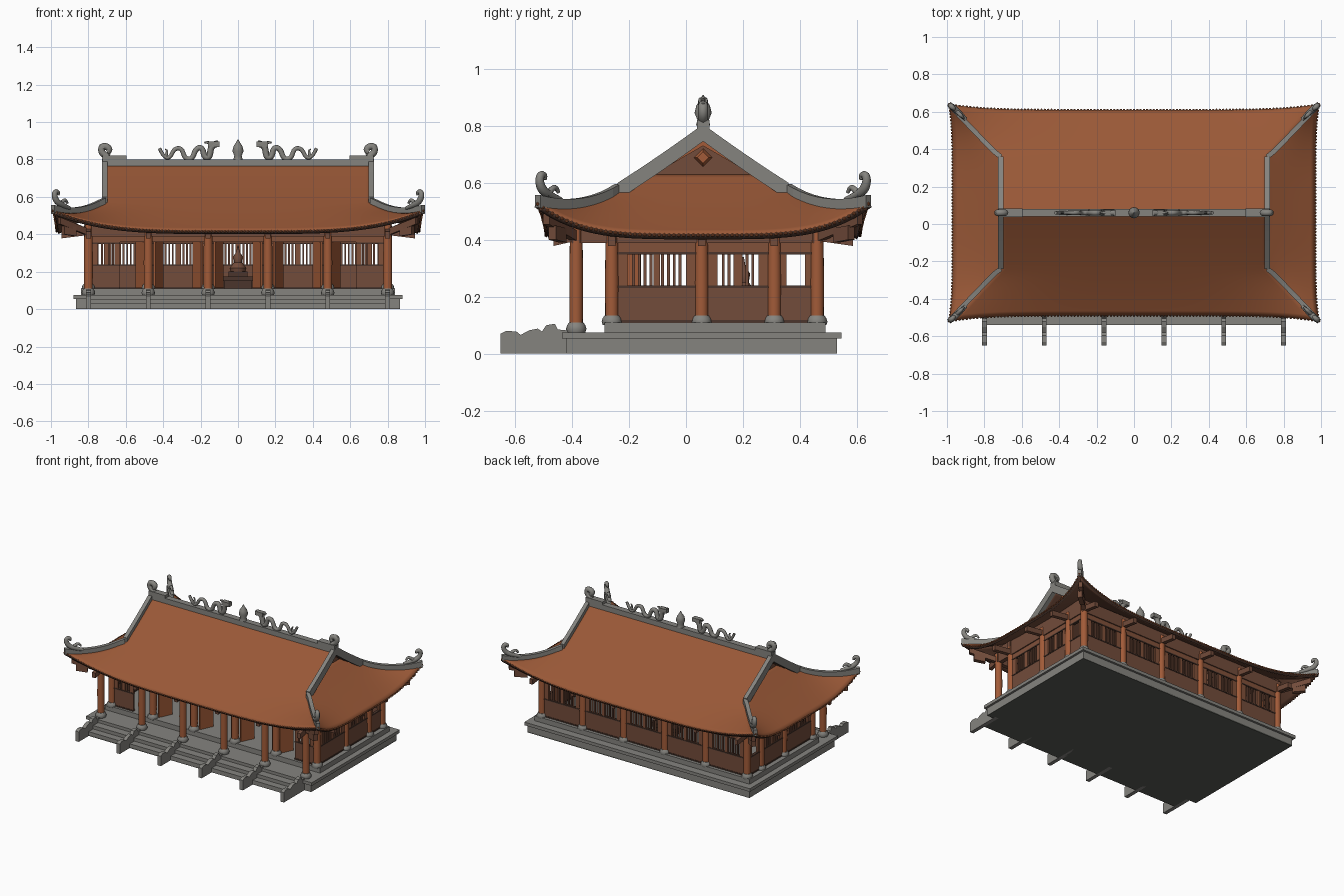
import bpy, bmesh, math
from mathutils import Vector, Matrix

if "Cube" in bpy.data.objects:
    bpy.data.objects.remove(bpy.data.objects["Cube"])


def material(name, rgb):
    m = bpy.data.materials.new(name)
    m.diffuse_color = (*rgb, 1)
    m.use_nodes = True
    m.node_tree.nodes["Principled BSDF"].inputs["Base Color"].default_value = m.diffuse_color
    return m


TILE = material("terracotta_tile", (0.32, 0.098, 0.038))
STONE = material("grey_stone", (0.235, 0.23, 0.212))
SHADE = material("dark_stone", (0.10, 0.103, 0.09))
WOOD = material("orange_wood", (0.36, 0.105, 0.04))
PANEL = material("red_brown_wood", (0.22, 0.082, 0.042))
BROWN = material("brown_wood", (0.17, 0.072, 0.043))
DARK = material("dark_wood", (0.07, 0.036, 0.025))
CY = 0.06                                   # y of the roof ridge
COLS = [-0.8, -0.48, -0.16, 0.16, 0.48, 0.8]  # column grid along x
FRONT, HALL, BACK = -0.385, -0.26, 0.46     # column rows along y


def finish(name, bm, *mats, smooth=None):
    me = bpy.data.meshes.new(name)
    bm.to_mesh(me)
    bm.free()
    for m in mats:
        me.materials.append(m)
    ob = bpy.data.objects.new(name, me)
    bpy.context.collection.objects.link(ob)
    if smooth:
        me.shade_smooth()
        me.set_sharp_from_angle(angle=math.radians(smooth))
    return ob


def boxes(name, mat, items):
    """items: (x0, x1, y0, y1, z0, z1[, turn about z])"""
    bm = bmesh.new()
    for x0, x1, y0, y1, z0, z1, *turn in items:
        mtx = Matrix.Translation(((x0 + x1) / 2, (y0 + y1) / 2, (z0 + z1) / 2))
        mtx = mtx @ Matrix.Rotation(turn[0] if turn else 0, 4, 'Z')
        bmesh.ops.create_cube(bm, size=1, matrix=mtx @ Matrix.Diagonal((x1 - x0, y1 - y0, z1 - z0, 1)))
    return finish(name, bm, mat)


def lathe(name, mat, spots, profile, n=16):
    """profile of (radius, z) turned at every spot"""
    bm = bmesh.new()
    for x, y, z in spots:
        rings = [[bm.verts.new((x + r * math.cos(i * math.tau / n), y + r * math.sin(i * math.tau / n), z + h))
                  for i in range(n)] for r, h in profile]
        for a, b in zip(rings, rings[1:]):
            for i in range(n):
                bm.faces.new((a[i], a[(i + 1) % n], b[(i + 1) % n], b[i]))
        bm.faces.new(rings[0][::-1])
        bm.faces.new(rings[-1])
    return finish(name, bm, mat, smooth=40)


def tubes(name, mat, paths):
    """smooth tapered tubes; each path holds (x, y, z, radius)"""
    cu = bpy.data.curves.new(name, 'CURVE')
    cu.dimensions, cu.bevel_depth, cu.bevel_resolution = '3D', 1.0, 2
    cu.use_fill_caps, cu.resolution_u = True, 5
    for path in paths:
        sp = cu.splines.new('NURBS')
        sp.points.add(len(path) - 1)
        for p, (x, y, z, r) in zip(sp.points, path):
            p.co, p.radius = (x, y, z, 1), r
        sp.order_u, sp.use_endpoint_u = 3, True
    tmp = bpy.data.objects.new(name, cu)
    bpy.context.collection.objects.link(tmp)
    me = bpy.data.meshes.new_from_object(tmp.evaluated_get(bpy.context.evaluated_depsgraph_get()))
    bpy.data.objects.remove(tmp)
    me.materials.clear()
    me.materials.append(mat)
    me.shade_smooth()
    bpy.context.collection.objects.link(bpy.data.objects.new(name, me))


def band(bm, pts, width, up, down):
    """rectangular moulding swept along pts"""
    rings = []
    for i, p in enumerate(pts):
        t = pts[min(i + 1, len(pts) - 1)] - pts[max(i - 1, 0)]
        side = Vector((-t.y, t.x, 0)).normalized() * width / 2
        rings.append([bm.verts.new(p + q) for q in (
            side + Vector((0, 0, up)), -side + Vector((0, 0, up)),
            -side - Vector((0, 0, down)), side - Vector((0, 0, down)))])
    for a, b in zip(rings, rings[1:]):
        for i in range(4):
            bm.faces.new((a[i], a[(i + 1) % 4], b[(i + 1) % 4], b[i]))
    bm.faces.new(rings[0])
    bm.faces.new(rings[-1][::-1])


def base(d):
    return 0.775 - 0.735 * d + 0.164 * d * d


def main_slope(u, v, sy):
    d = 0.55 * v
    s = max(0, (d - 0.3) / 0.25)
    return Vector((u * (0.72 + 0.25 * s) + 0.02 * s * s * u ** 5,
                   CY + sy * (d + 0.03 * s * s * u ** 6), base(d) + 0.11 * s * s * u ** 4))


def end_slope(w, s, sx):
    d, k = 0.3 + 0.25 * s, max(0, s) ** 2
    return Vector((sx * (0.72 + 0.25 * s + 0.02 * k * w ** 6), CY + w * (d + 0.03 * k),
                   base(d) + 0.11 * k * w ** 4))


def roof(name, fn, us, vs):
    bm = bmesh.new()
    grid = [[bm.verts.new(fn(u, v)) for u in us] for v in vs]
    for a, b in zip(grid, grid[1:]):
        for i in range(len(us) - 1):
            f = bm.faces.new((a[i], a[i + 1], b[i + 1], b[i]))
            f.normal_update()
            if f.normal.z < 0:
                f.normal_flip()
    ob = finish(name, bm, TILE, BROWN, DARK, smooth=40)
    sol = ob.modifiers.new("thickness", 'SOLIDIFY')
    sol.thickness, sol.offset, sol.material_offset, sol.material_offset_rim = 0.022, -1, 1, 2


# Roof slopes with upswept corners
span = [i / 20 - 1 for i in range(41)]
for sy, label in ((-1, "front"), (1, "back")):
    roof(label + "_roof", lambda u, v: main_slope(u, v, sy), span, [i / 22 for i in range(23)])
for sx, label in ((-1, "left"), (1, "right")):
    roof(label + "_roof", lambda w, s: end_slope(w, s, sx), span, [i / 10 - 0.4 for i in range(15)])

# Scalloped tile ends along the eaves
bm = bmesh.new()
for sgn in (-1, 1):
    eave = [main_slope(i / 55 - 1, 1, sgn) for i in range(111)] + [end_slope(i / 34 - 1, 1, sgn) for i in range(69)]
    for p in eave:
        bmesh.ops.create_icosphere(bm, subdivisions=1, radius=0.007, matrix=Matrix.Translation(p - Vector((0, 0, 0.005))))
finish("eave_tile_ends", bm, TILE)

# Gable verges, hip ridges and main ridge
bm = bmesh.new()
curls = []
for sx in (-1, 1):
    for sy in (-1, 1):
        verge = [Vector((sx * 0.713, CY + sy * i * 0.05, base(i * 0.05))) for i in range(7)]
        band(bm, verge, 0.028, 0.03, 0.03)
        hip = [end_slope(sy, i / 10, sx) for i in range(11)]
        band(bm, [verge[-1]] + hip[1:], 0.026, 0.026, 0.018)
        # Curled corner ornament
        path = [(0.90, 0.50, 0.54, 0.010), (0.94, 0.54, 0.555, 0.016), (0.97, 0.565, 0.575, 0.017),
                (0.982, 0.575, 0.605, 0.015), (0.978, 0.57, 0.63, 0.014), (0.96, 0.555, 0.625, 0.012),
                (0.962, 0.557, 0.61, 0.008)]
        curls.append([(sx * x, CY + sy * y, z, r) for x, y, z, r in path])
        path = [(0.955, 0.55, 0.555, 0.012), (0.935, 0.53, 0.58, 0.011), (0.92, 0.515, 0.585, 0.009),
                (0.912, 0.507, 0.565, 0.006)]
        curls.append([(sx * x, CY + sy * y, z, r) for x, y, z, r in path])
band(bm, [Vector((-0.725, CY, 0.78)), Vector((0.725, CY, 0.78))], 0.042, 0.02, 0.016)
finish("ridge_mouldings", bm, STONE)
tubes("corner_curls", STONE, curls)
boxes("ridge_end_blocks", STONE, [(sx * 0.66 - 0.065, sx * 0.66 + 0.065, CY - 0.022, CY + 0.022, 0.78, 0.82)
                                  for sx in (-1, 1)])

# Ridge ornaments: scrolls at the ends, wavy serpents and central flame
orn = []
wave = [(0.42, 0.86), (0.40, 0.815), (0.365, 0.805), (0.34, 0.86), (0.30, 0.86), (0.285, 0.805), (0.245, 0.80),
        (0.225, 0.86), (0.19, 0.865), (0.18, 0.81), (0.15, 0.81), (0.145, 0.88), (0.105, 0.885)]
scroll = [(0.69, 0.81), (0.73, 0.83), (0.73, 0.87), (0.70, 0.87), (0.685, 0.85), (0.70, 0.84)]
for sx in (-1, 1):
    orn.append([(sx * x, CY, z, 0.009 + 0.009 * i / 12) for i, (x, z) in enumerate(wave)])
    orn.append([(sx * x, CY, z, 0.018) for x, z in scroll])
    orn.append([(sx * 0.14, CY, 0.88, 0.012), (sx * 0.16, CY, 0.895, 0.008), (sx * 0.18, CY, 0.89, 0.004)])
    orn.append([(sx * 0.73, CY, 0.86, 0.010), (sx * 0.735, CY, 0.88, 0.005)])
    orn.append([(sx * 0.39, CY, 0.81, 0.010), (sx * 0.37, CY, 0.85, 0.006), (sx * 0.39, CY, 0.855, 0.003)])
tubes("ridge_scrolls", STONE, orn)
boxes("serpent_heads", STONE, [(sx * 0.13 - 0.03, sx * 0.13 + 0.03, CY - 0.016, CY + 0.016, 0.868, 0.895)
                               for sx in (-1, 1)])
lathe("ridge_flame", STONE, [(0, CY, 0.8)],
      [(0.025, 0), (0.02, 0.02), (0.03, 0.045), (0.024, 0.07), (0.008, 0.095), (0.002, 0.108)])

# Gable walls with a small carved plaque
bm = bmesh.new()
for sx in (-1, 1):
    vs = [bm.verts.new((sx * 0.63, CY + y, z)) for y, z in ((-0.21, 0.615), (0.21, 0.615), (0, 0.755))]
    bm.faces.new(vs if sx > 0 else vs[::-1])
finish("gable_walls", bm, BROWN)
bm = bmesh.new()
for sx in (-1, 1):
    bmesh.ops.create_cone(bm, cap_ends=True, segments=4, radius1=0.032, radius2=0.02, depth=0.02,
                          matrix=Matrix.Translation((sx * 0.64, CY, 0.688)) @ Matrix.Rotation(sx * math.pi / 2, 4, 'Y'))
    for sy in (-1, 1):
        band(bm, [Vector((sx * 0.64, CY + sy * 0.19, 0.635)), Vector((sx * 0.64, CY, 0.745))], 0.012, 0, 0.016)
finish("gable_carving", bm, WOOD)

# Stone platform, inner plinth and steps
boxes("platform", STONE, [(-0.865, 0.865, -0.42, 0.53, 0.002, 0.056), (-0.88, 0.88, -0.435, 0.545, 0.053, 0.075),
                          (-0.84, 0.84, -0.285, 0.49, 0.07, 0.11)])
boxes("steps", STONE, [(-0.8, 0.8, -0.54, -0.41, 0.002, 0.03), (-0.8, 0.8, -0.49, -0.41, 0.01, 0.054)])
boxes("platform_underside", SHADE, [(-0.865, 0.865, -0.42, 0.53, 0, 0.008), (-0.8, 0.8, -0.54, -0.42, 0, 0.008)])

# Carved stair cheeks
prof = [(-0.65, 0), (-0.65, 0.07), (-0.63, 0.08), (-0.595, 0.078), (-0.58, 0.066), (-0.55, 0.082), (-0.52, 0.088),
        (-0.505, 0.078), (-0.49, 0.1), (-0.46, 0.105), (-0.45, 0.085), (-0.40, 0.08), (-0.40, 0)]
bm = bmesh.new()
for cx in COLS:
    f = bm.faces.new([bm.verts.new((cx - 0.013, y, z)) for y, z in prof])
    ext = bmesh.ops.extrude_face_region(bm, geom=[f])["geom"]
    bmesh.ops.translate(bm, vec=(0.026, 0, 0), verts=[g for g in ext if isinstance(g, bmesh.types.BMVert)])
bmesh.ops.recalc_face_normals(bm, faces=bm.faces)
finish("stair_cheeks", bm, STONE)

# Columns on moulded stone bases
spots = [(x, y, 0) for x in COLS for y in (FRONT, HALL, BACK)] + [(sx * 0.8, y, 0) for sx in (-1, 1) for y in (0.055, 0.31)]
lathe("columns", WOOD, spots, [(0.023, 0.1), (0.024, 0.25), (0.022, 0.45)])
foot = [(0.032, 0), (0.036, 0.012), (0.032, 0.025), (0.026, 0.034)]
lathe("column_bases", STONE, [(x, y, 0.075 if y == FRONT else 0.1) for x, y, _ in spots], foot)

# Beams under the eaves, and brackets reaching out to them
boxes("eave_beams", BROWN, [(-0.82, 0.82, y - 0.014, y + 0.014, 0.388, z) for y, z in ((FRONT, 0.46), (HALL, 0.5), (BACK, 0.475))]
      + [(sx * 0.8 - 0.014, sx * 0.8 + 0.014, FRONT, BACK, 0.388, 0.495) for sx in (-1, 1)])
bm = bmesh.new()


def bracket(a, b):
    band(bm, [Vector(a), Vector(a).lerp(Vector(b), 0.5), Vector(b)], 0.026, 0.022, 0.014)


for x in COLS:
    bracket((x, FRONT, 0.41), (x, -0.465, 0.392))
    bracket((x, BACK, 0.41), (x, 0.585, 0.392))
for sx in (-1, 1):
    for y in (HALL, 0.055, 0.31):
        bracket((sx * 0.8, y, 0.41), (sx * 0.945, y, 0.392))
    for y, ye in ((FRONT, -0.49), (BACK, 0.61)):
        bracket((sx * 0.8, y, 0.405), (sx * 0.955, ye, 0.468))
        band(bm, [Vector((sx * 0.87, y + (ye - y) * 0.45, 0.42)), Vector((sx * 0.935, y + (ye - y) * 0.8, 0.43))], 0.03, 0.02, 0.03)
finish("eave_brackets", bm, BROWN)

# Timber walls: panels, frames and barred windows
panels, uppers, frames, bars = [], [], [], []


def wall(axis, a, b, at, barred=True):
    def add(out, p, q, t, z0, z1):
        out.append((p, q, at - t, at + t, z0, z1) if axis == 'x' else (at - t, at + t, p, q, z0, z1))
    add(panels, a, b, 0.007, 0.105, 0.235)
    add(uppers, a, b, 0.007, 0.352, 0.395)
    m = min(0.035, (b - a) * 0.2)
    add(uppers, a, a + m, 0.007, 0.23, 0.36)
    add(uppers, b - m, b, 0.007, 0.23, 0.36)
    for z in (0.115, 0.235, 0.352):
        add(frames, a, b, 0.01, z - 0.004, z + 0.004)
    if barred:
        n = max(3, int((b - a - 2 * m) / 0.019))
        for i in range(1, n):
            c = a + m + (b - a - 2 * m) * i / n
            add(bars, c - 0.005, c + 0.005, 0.004, 0.235, 0.352)
        c = (a + b) / 2
        add(uppers, c - 0.012, c + 0.012, 0.007, 0.23, 0.36)


for i, (a, b) in enumerate(zip(COLS, COLS[1:])):
    wall('x', a + 0.02, b - 0.02, BACK)
for sx in (-1, 1):
    wall('x', min(sx * 0.78, sx * 0.63), max(sx * 0.78, sx * 0.63), HALL)
    wall('y', HALL + 0.02, 0.035, sx * 0.8)
    wall('y', 0.075, 0.29, sx * 0.8)
    wall('y', 0.33, 0.44, sx * 0.8, barred=False)
boxes("wall_panels", BROWN, panels)
boxes("window_surrounds", PANEL, uppers)
boxes("wall_frames", DARK, frames)
boxes("window_bars", BROWN, bars)

# Door leaves swung inwards, with panels above the openings
boxes("door_leaves", WOOD, [(c + s * 0.105 - 0.006, c + s * 0.105 + 0.006, -0.255, -0.155, 0.112, 0.37, s * 0.45)
                            for c in (-0.32, 0, 0.32) for s in (-1, 1)]
      + [(s * 0.52 - 0.006, s * 0.52 + 0.006, -0.255, -0.155, 0.112, 0.37, -s * 0.45) for s in (-1, 1)])
boxes("door_heads", PANEL, [(-0.64, 0.64, HALL - 0.008, HALL + 0.008, 0.36, 0.4)])

# Altar with stepped top and vessel
boxes("altar", DARK, [(-0.1, 0.1, 0.12, 0.26, 0.15, 0.175), (-0.075, 0.075, 0.14, 0.24, 0.11, 0.15),
                      (-0.05, 0.05, 0.16, 0.24, 0.175, 0.2)])
lathe("altar_vessel", BROWN, [(0, 0.2, 0.2)], [(0.04, 0), (0.045, 0.02), (0.02, 0.05), (0.025, 0.08), (0.008, 0.11), (0.003, 0.14)])
